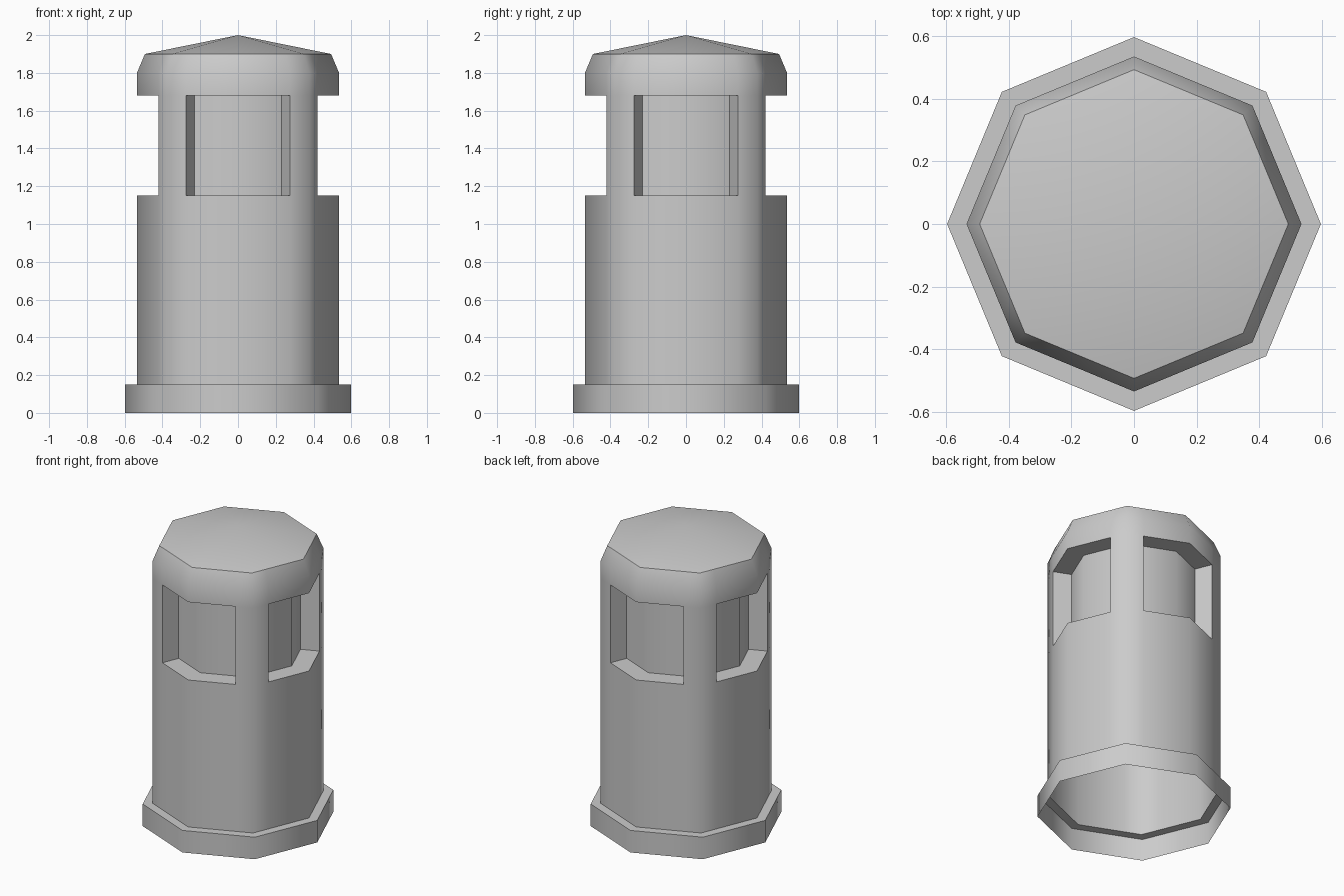
import bpy, bmesh
from math import cos, sin, pi, radians, tan
from mathutils import Matrix

if "Cube" in bpy.data.objects:
    bpy.data.objects.remove(bpy.data.objects["Cube"])

R = 0.535                    # body corner radius
JAMB = 0.275                 # half width of a window
DEPTH = 0.12                 # window recess depth
T = tan(pi / 8)


def octagon(r):
    return [(r * cos(i * pi / 4), r * sin(i * pi / 4)) for i in range(8)]


def body_ring(r):
    """Octagon with extra points at the window jambs, four points per quarter."""
    w = JAMB * r / R
    d = r * cos(pi / 4)
    quarter = [(r - w * T, -w), (r, 0), (r - w * T, w), (d, d)]
    pts = []
    for k in range(4):
        c, s = cos(k * pi / 2), sin(k * pi / 2)
        pts += [(x * c - y * s, x * s + y * c) for x, y in quarter]
    return pts


def loft(bm, levels, ring, skip=lambda level, side: False):
    rows = [[bm.verts.new((x, y, z)) for x, y in ring(r)] for r, z in levels]
    for lv, (a, b) in enumerate(zip(rows, rows[1:])):
        n = len(a)
        for i in range(n):
            if not skip(lv, i):
                j = (i + 1) % n
                bm.faces.new((a[i], a[j], b[j], b[i]))
    return rows


def finish(bm, name):
    me = bpy.data.meshes.new(name)
    bm.to_mesh(me)
    bm.free()
    ob = bpy.data.objects.new(name, me)
    bpy.context.collection.objects.link(ob)
    bpy.ops.object.select_all(action='DESELECT')
    ob.select_set(True)
    bpy.context.view_layer.objects.active = ob
    bpy.ops.object.shade_smooth_by_angle(angle=radians(50))
    return ob


# Base band with its ledge, open underneath
bm = bmesh.new()
loft(bm, [(0.597, 0), (0.597, 0.15), (R, 0.15)], octagon)
finish(bm, "base_band")

# Body shell with sloped shoulder and four corner windows
bm = bmesh.new()
rows = loft(bm, [(R, 0.15), (R, 1.15), (R, 1.68), (R, 1.8), (0.493, 1.9)],
            body_ring, lambda level, side: level == 1 and side % 4 < 2)

# Window recesses: reveals running inward plus a back panel
jx = R - JAMB * T - DEPTH * cos(pi / 8)
jy = JAMB - DEPTH * sin(pi / 8)
cx = R - DEPTH / cos(pi / 8)
for k in range(4):
    lo, hi = rows[1][4 * k:4 * k + 3], rows[2][4 * k:4 * k + 3]
    rot = Matrix.Rotation(k * pi / 2, 3, 'Z')
    plan = [(jx, -jy), (cx, 0), (jx, jy)]
    lo_in, hi_in = [[bm.verts.new((*p, z)) for p in plan] for z in (1.15, 1.68)]
    bmesh.ops.rotate(bm, verts=lo_in + hi_in, cent=(0, 0, 0), matrix=rot)
    outer, inner = lo + hi[::-1], lo_in + hi_in[::-1]
    for i in range(6):
        j = (i + 1) % 6
        bm.faces.new((outer[i], outer[j], inner[j], inner[i]))
    for i in range(2):
        bm.faces.new((lo_in[i], lo_in[i + 1], hi_in[i + 1], hi_in[i]))
finish(bm, "windowed_body")

# Shallow pointed roof
bm = bmesh.new()
rim = [bm.verts.new((x, y, 1.9)) for x, y in octagon(0.493)]
apex = bm.verts.new((0, 0, 2))
for i in range(8):
    bm.faces.new((rim[i], rim[(i + 1) % 8], apex))
finish(bm, "roof")
